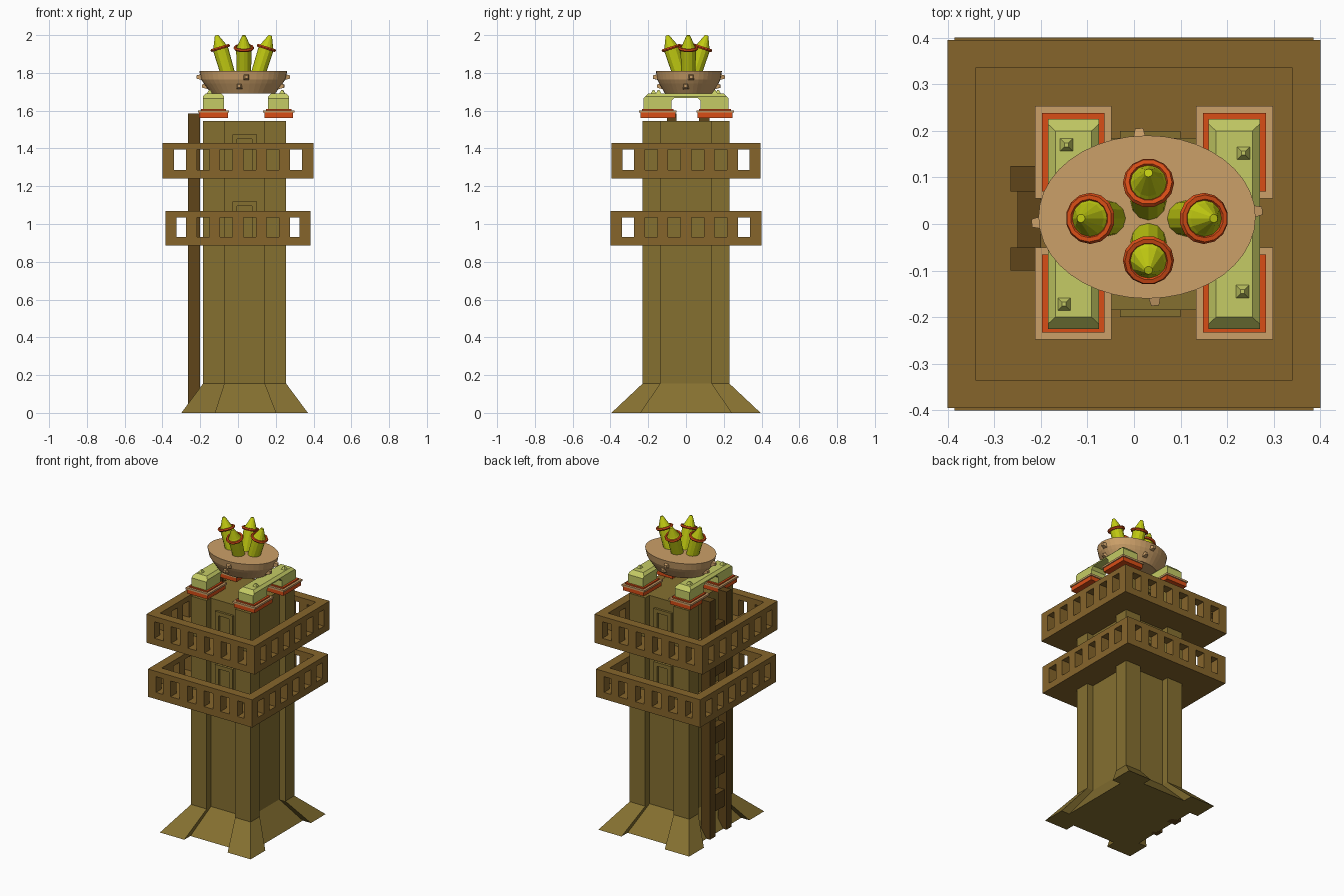
import bpy, bmesh, math
from mathutils import Vector, Matrix

if "Cube" in bpy.data.objects:
    bpy.data.objects.remove(bpy.data.objects["Cube"])


def material(name, rgb):
    m = bpy.data.materials.new(name)
    m.diffuse_color = (*rgb, 1)
    m.use_nodes = True
    m.node_tree.nodes["Principled BSDF"].inputs["Base Color"].default_value = m.diffuse_color
    return m


OLIVE = material("olive_stone", (0.235, 0.162, 0.03))
BROWN = material("brown_wood", (0.238, 0.13, 0.024))
DARK = material("dark_wood", (0.115, 0.06, 0.01))
GREEN = material("pale_green", (0.56, 0.60, 0.13))
TAN = material("tan", (0.60, 0.35, 0.14))
ORANGE = material("orange", (0.69, 0.075, 0.008))
LIME = material("lime", (0.54, 0.60, 0.006))


def finish(name, bm, mat):
    bmesh.ops.recalc_face_normals(bm, faces=bm.faces)
    me = bpy.data.meshes.new(name)
    bm.to_mesh(me)
    bm.free()
    me.materials.append(mat)
    ob = bpy.data.objects.new(name, me)
    bpy.context.collection.objects.link(ob)
    return ob


def add_loft(bm, rings):
    """Skin a stack of equal-length point rings and cap both ends."""
    vs = [[bm.verts.new(p) for p in r] for r in rings]
    n = len(vs[0])
    for a, b in zip(vs, vs[1:]):
        for i in range(n):
            bm.faces.new((a[i], a[(i + 1) % n], b[(i + 1) % n], b[i]))
    bm.faces.new(vs[0][::-1])
    bm.faces.new(vs[-1])


def boxes(name, spans, mat):
    """One object from boxes given as (x0, x1, y0, y1, z0, z1)."""
    bm = bmesh.new()
    for x0, x1, y0, y1, z0, z1 in spans:
        add_loft(bm, [[(x0, y0, z), (x1, y0, z), (x1, y1, z), (x0, y1, z)] for z in (z0, z1)])
    return finish(name, bm, mat)


# Tower shaft: corner pillars, recessed walls, flared feet
def plan(x, y, xr, yr, z):
    pts = [(x[0], y[0]), (x[1], y[0]), (x[1], yr[0]), (x[2], yr[0]), (x[2], y[0]),
           (x[3], y[0]), (x[3], y[1]), (xr[1], y[1]), (xr[1], y[2]), (x[3], y[2]),
           (x[3], y[3]), (x[2], y[3]), (x[2], yr[1]), (x[1], yr[1]), (x[1], y[3]),
           (x[0], y[3]), (x[0], y[2]), (xr[0], y[2]), (xr[0], y[1]), (x[0], y[1])]
    return [(a, b, z) for a, b in pts]


shaft = ((-0.185, -0.07, 0.14, 0.255), (-0.23, -0.135, 0.135, 0.23), (-0.14, 0.21), (-0.185, 0.185))
foot = ((-0.30, -0.12, 0.20, 0.37), (-0.395, -0.24, 0.24, 0.395), (-0.24, 0.31), (-0.33, 0.33))
bm = bmesh.new()
add_loft(bm, [plan(*foot, 0), plan(*shaft, 0.155), plan(*shaft, 1.545)])
finish("tower_shaft", bm, OLIVE)


# Balconies: floor, top rail and evenly spaced posts leaving six windows a side
def balcony(name, hx, hy, z0, z1):
    t = 0.06
    zf, zr = z0 + 0.045, z1 - 0.035
    parts = [(-hx, hx, -hy, hy, z0, zf)]
    for s in (-1, 1):
        ya, yb = sorted((s * hy, s * (hy - t)))
        xa, xb = sorted((s * hx, s * (hx - t)))
        parts.append((-hx, hx, ya, yb, zr, z1))
        parts.append((xa, xb, -hy + t, hy - t, zr, z1))
        for c in (-1, 1):
            px = sorted((c * hx, c * (hx - t)))
            parts.append((*px, ya, yb, zf, zr))
        for k in range(5):
            p = (k - 2) * 0.123
            parts.append((p - 0.029, p + 0.029, ya, yb, zf, zr))
            parts.append((xa, xb, p - 0.029, p + 0.029, zf, zr))
    boxes(name, parts, BROWN)


balcony("upper_balcony", 0.40, 0.395, 1.24, 1.43)
balcony("lower_balcony", 0.385, 0.40, 0.885, 1.07)

# Door frames on the recessed walls above each balcony floor
frames = []
for z0, z1 in ((1.28, 1.475), (0.925, 1.12)):
    for s in (-1, 1):
        ya, yb = sorted((s * 0.18, s * 0.20))
        frames += [(-0.03, -0.005, ya, yb, z0, z1), (0.075, 0.10, ya, yb, z0, z1),
                   (-0.005, 0.075, ya, yb, z1 - 0.025, z1)]
boxes("door_frames", frames, OLIVE)

# Ladder: two rails and wide rungs
ladder = [(-0.265, -0.20, -0.10, -0.05, 0, 1.585), (-0.265, -0.20, 0.07, 0.125, 0, 1.585)]
ladder += [(-0.25, -0.20, -0.05, 0.07, 0.155 + k * 0.225, 0.265 + k * 0.225) for k in range(6)]
boxes("ladder", ladder, DARK)

# Stacked pads under the four bracket feet
pads = [(x0, x1, y0, y1) for x0, x1 in ((-0.212, -0.048), (0.133, 0.298))
        for y0, y1 in ((-0.248, -0.05), (0.055, 0.253))]


def pad_layer(name, inset, z0, z1, mat):
    boxes(name, [(a + inset, b - inset, c + inset, d - inset, z0, z1) for a, b, c, d in pads], mat)


pad_layer("pad_lower", 0.006, 1.562, 1.592, ORANGE)
pad_layer("pad_plate", 0.0, 1.59, 1.602, TAN)
pad_layer("pad_upper", 0.015, 1.60, 1.61, ORANGE)

# Two arched brackets with chamfered tops
profile = [(-0.225, 1.605), (-0.078, 1.605), (-0.078, 1.65), (-0.062, 1.668), (0.062, 1.668),
           (0.078, 1.65), (0.078, 1.605), (0.225, 1.605), (0.225, 1.665), (0.20, 1.692),
           (-0.20, 1.692), (-0.225, 1.665)]
for side, x0, x1 in (("left", -0.185, -0.075), ("right", 0.16, 0.27)):
    bm = bmesh.new()
    add_loft(bm, [[(x, y, z) for y, z in profile] for x in (x0, x1)])
    top = [e for e in bm.edges if all(v.co.z > 1.69 for v in e.verts)
           and abs(e.verts[0].co.y - e.verts[1].co.y) > 0.1]
    bmesh.ops.bevel(bm, geom=top, offset=0.016, segments=1, affect='EDGES')
    finish(side + "_bracket", bm, GREEN)

# Little pyramid studs on the brackets
bm = bmesh.new()
for x, y in ((-0.145, 0.17), (-0.15, -0.172), (0.235, 0.152), (0.233, -0.145)):
    bmesh.ops.create_cone(bm, cap_ends=True, segments=4, radius1=0.02, radius2=0.006, depth=0.018,
                          matrix=Matrix.Translation((x, y, 1.70)) @ Matrix.Rotation(math.pi / 4, 4, 'Z'))
finish("bracket_studs", bm, GREEN)

# Oval bowl
CX, CY, RX, RY = 0.028, 0.015, 0.233, 0.175


def oval(f, z, n=40):
    return [(CX + RX * f * math.cos(2 * math.pi * i / n),
             CY + RY * f * math.sin(2 * math.pi * i / n), z) for i in range(n)]


bm = bmesh.new()
add_loft(bm, [oval(0.72, 1.69), oval(0.90, 1.745), oval(0.955, 1.765), oval(1.0, 1.81)])
bowl = finish("bowl", bm, TAN)

# Studs on the bowl wall, two rows at the four compass points
bm = bmesh.new()
for k, a in enumerate((0, 90, 180, 270)):
    for f, z, off in ((0.99, 1.778, 4), (0.86, 1.73, -6)):
        r = math.radians(a + off)
        p = (CX + RX * f * math.cos(r), CY + RY * f * math.sin(r), z)
        m = Matrix.Translation(p) @ Matrix.Rotation(r, 4, 'Z') @ Matrix.Rotation(math.pi / 2, 4, 'Y')
        bmesh.ops.create_cone(bm, cap_ends=True, segments=4, radius1=0.024, radius2=0.012, depth=0.035,
                              matrix=m @ Matrix.Rotation(math.pi / 4, 4, 'Z'))
finish("bowl_studs", bm, TAN)


# Four outward-leaning shells, each with a collar ring
def shell(i, base, collar):
    a, b = Vector(base), Vector(collar)
    axis = (b - a).normalized()
    rot = axis.to_track_quat('Z', 'Y').to_matrix().to_4x4()
    m = Matrix.Translation(a) @ rot
    h = (b - a).length
    bm = bmesh.new()
    stack = [(0.038, 0), (0.041, h), (0.034, h + 0.012), (0.009, h + 0.07)]
    add_loft(bm, [[m @ Vector((r * math.cos(t * math.tau / 12), r * math.sin(t * math.tau / 12), z))
                   for t in range(12)] for r, z in stack])
    finish(f"shell_{i}", bm, LIME)
    bm = bmesh.new()
    n, k = 14, 6
    v = [[bm.verts.new(m @ Vector(((0.046 + 0.009 * math.cos(q * math.tau / k)) * math.cos(p * math.tau / n),
                                   (0.046 + 0.009 * math.cos(q * math.tau / k)) * math.sin(p * math.tau / n),
                                   h + 0.009 * math.sin(q * math.tau / k))))
          for q in range(k)] for p in range(n)]
    for p in range(n):
        for q in range(k):
            p2, q2 = (p + 1) % n, (q + 1) % k
            bm.faces.new((v[p][q], v[p2][q], v[p2][q2], v[p][q2]))
    finish(f"shell_collar_{i}", bm, ORANGE)


for i, (base, collar) in enumerate((((-0.052, 0.012, 1.79), (-0.094, 0.012, 1.932)),
                                    ((0.105, 0.012, 1.79), (0.15, 0.012, 1.932)),
                                    ((0.031, 0.042, 1.79), (0.031, 0.088, 1.932)),
                                    ((0.031, -0.032, 1.79), (0.031, -0.078, 1.932)))):
    shell(i + 1, base, collar)
